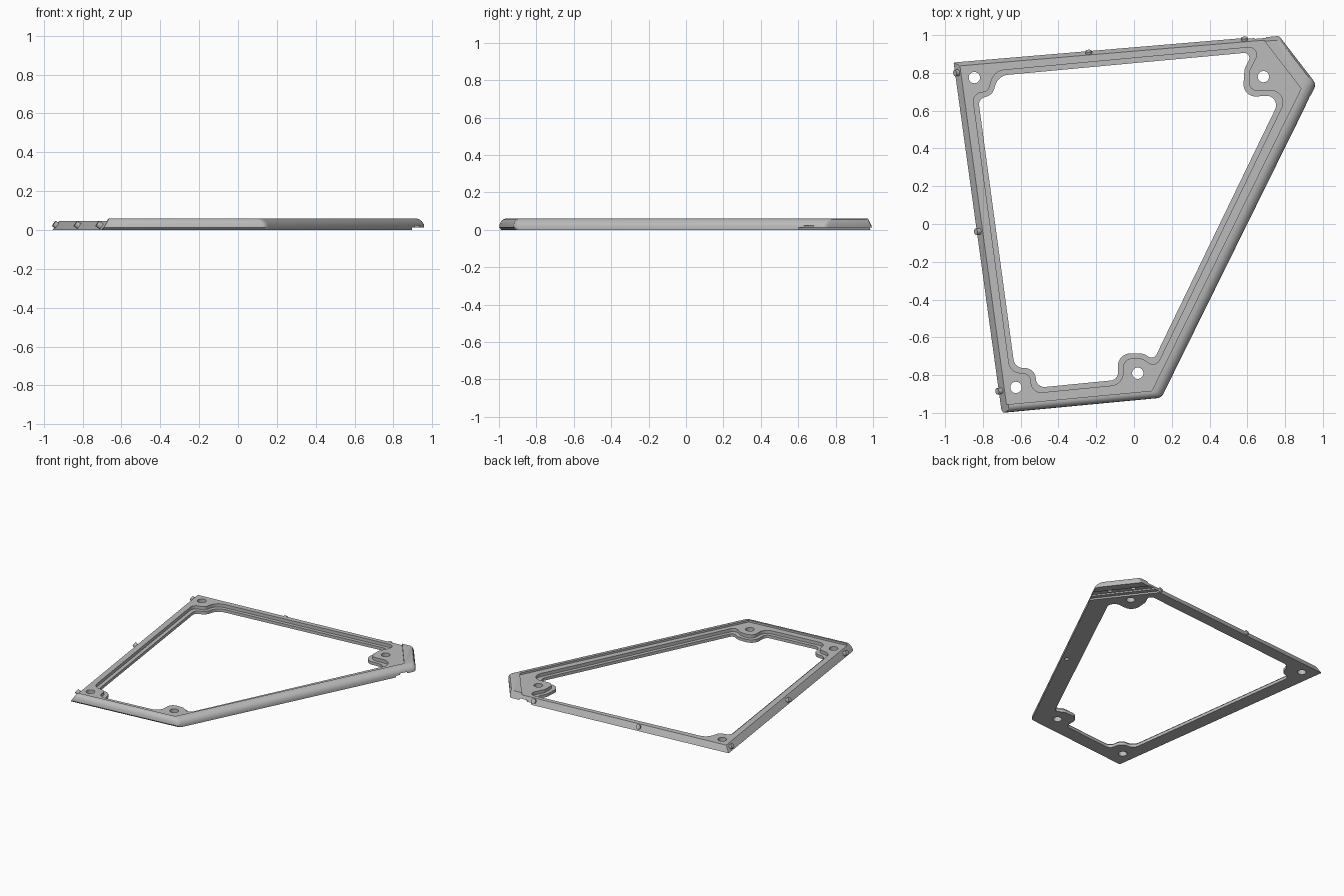
import bpy, bmesh, math
from mathutils import Vector

cube = bpy.data.objects.get("Cube")
if cube:
    bpy.data.objects.remove(cube, do_unlink=True)

grey = bpy.data.materials.new("plain grey")
grey.use_nodes = True
grey.diffuse_color = (0.5, 0.5, 0.5, 1)
grey.node_tree.nodes["Principled BSDF"].inputs["Base Color"].default_value = (0.5, 0.5, 0.5, 1)


def inset(pts, dists):
    """Move every edge of a counter-clockwise outline inward by its own distance."""
    n = len(pts)
    lines = []
    for i in range(n):
        a, b = Vector(pts[i]), Vector(pts[(i + 1) % n])
        d = (b - a).normalized()
        lines.append((a + Vector((-d.y, d.x)) * dists[i], d))
    out = []
    for i in range(n):
        (p, d), (q, e) = lines[i - 1], lines[i]
        out.append(p + d * ((q - p).cross(e) / d.cross(e)))
    return out


def rounded(pts, radii, seg=8):
    """Replace each corner with an arc."""
    out = []
    n = len(pts)
    for i in range(n):
        p = Vector(pts[i])
        a, b = Vector(pts[i - 1]) - p, Vector(pts[(i + 1) % n]) - p
        half = a.angle(b) / 2
        t = min(radii[i] / math.tan(half), a.length * 0.49, b.length * 0.49)
        r = t * math.tan(half)
        a.normalize()
        b.normalize()
        centre = p + (a + b).normalized() * (r / math.sin(half))
        u, v = p + a * t - centre, p + b * t - centre
        sweep = u.angle(v)
        for k in range(seg + 1):
            f = k / seg
            w = (u * math.sin((1 - f) * sweep) + v * math.sin(f * sweep)) / math.sin(sweep)
            out.append(centre + w)
    return out


def loft(name, layers):
    """Closed solid through stacked outlines given as (z, points)."""
    bm = bmesh.new()
    rings = [[bm.verts.new((p[0], p[1], z)) for p in pts] for z, pts in layers]
    n = len(rings[0])
    for lo, hi in zip(rings, rings[1:]):
        for i in range(n):
            j = (i + 1) % n
            bm.faces.new((lo[i], lo[j], hi[j], hi[i]))
    bm.faces.new(rings[0][::-1])
    bm.faces.new(rings[-1])
    bmesh.ops.recalc_face_normals(bm, faces=bm.faces)
    me = bpy.data.meshes.new(name)
    bm.to_mesh(me)
    bm.free()
    me.materials.append(grey)
    ob = bpy.data.objects.new(name, me)
    bpy.context.collection.objects.link(ob)
    return ob


def prism(name, pts, z0, z1):
    return loft(name, [(z0, pts), (z1, pts)])


def circle(x, y, r, n=28):
    return [(x + r * math.cos(i * math.tau / n), y + r * math.sin(i * math.tau / n)) for i in range(n)]


def cut(ob, cutter):
    cutter.hide_render = True
    mod = ob.modifiers.new("cut", "BOOLEAN")
    mod.operation, mod.solver, mod.object = "DIFFERENCE", "EXACT", cutter
    bpy.context.view_layer.objects.active = ob
    bpy.ops.object.modifier_apply(modifier=mod.name)
    bpy.data.objects.remove(cutter, do_unlink=True)


def smooth(ob):
    bpy.ops.object.select_all(action="DESELECT")
    ob.select_set(True)
    bpy.context.view_layer.objects.active = ob
    bpy.ops.object.shade_smooth_by_angle(angle=math.radians(30))


# Frame body: edges run front, right, back corner, back, left
OUTLINE = [(-0.70, -1.0), (0.145, -0.92), (0.965, 0.74), (0.765, 1.0), (-0.955, 0.855)]
CORNERS = [0.003, 0.04, 0.04, 0.02, 0.003]
PROFILE = [
    (0.0, (0.012, 0, 0.008, 0, 0)),
    (0.012, (0, 0, 0, 0.005, 0.008)),
    (0.03, (0.002, 0.003, 0, 0.013, 0.02)),
    (0.045, (0.008, 0.014, 0.004, 0.02, 0.03)),
    (0.055, (0.018, 0.029, 0.01, 0.024, 0.037)),
    (0.06, (0.03, 0.046, 0.02, 0.026, 0.04)),
]
frame = loft("frame", [(z, rounded(inset(OUTLINE, d), CORNERS, 6)) for z, d in PROFILE])

# Lower top face inside the raised rim
cut(frame, prism("recess_cutter", inset(OUTLINE, (0.042, 0.062, 0.078, -0.2, -0.2)), 0.046, 0.2))

# Central opening that bends round the four screw bosses, with a lower inner lip
OPENING = [
    (-0.632, -0.76, 0.05), (-0.525, -0.765, 0.07), (-0.515, -0.867, 0.045),
    (-0.085, -0.825, 0.04), (-0.085, -0.685, 0.09), (0.05, -0.685, 0.07), (0.105, -0.72, 0.05),
    (0.785, 0.685, 0.05), (0.575, 0.67, 0.1), (0.585, 0.82, 0.05), (0.63, 0.91, 0.035),
    (-0.72, 0.785, 0.08), (-0.75, 0.68, 0.06), (-0.825, 0.665, 0.05),
]
LIP = 0.027
path = [Vector(p[:2]) for p in OPENING]
wide_radii = []
for i, p in enumerate(path):
    turn = (p - path[i - 1]).cross(path[(i + 1) % len(path)] - p)
    wide_radii.append(max(OPENING[i][2] + math.copysign(LIP, turn), 0.015))
wide = inset(path, [-LIP] * len(path))
cut(frame, prism("opening_cutter", rounded(path, [p[2] for p in OPENING]), -0.1, 0.2))
cut(frame, prism("lip_cutter", rounded(wide, wide_radii), 0.022, 0.2))

# Screw holes
for x, y in [(-0.845, 0.775), (0.685, 0.78), (0.02, -0.79), (-0.625, -0.865)]:
    cut(frame, prism("hole_cutter", circle(x, y, 0.03), -0.1, 0.2))

# Undercut ledge, groove and blind holes below the back corner
start, end = Vector(OUTLINE[2]), Vector(OUTLINE[3])
along = (end - start).normalized()
inward = Vector((-along.y, along.x))


def strip(near, far):
    a, b = start - along * 0.3, end + along * 0.3
    return [a + inward * near, b + inward * near, b + inward * far, a + inward * far]


cut(frame, prism("ledge_cutter", strip(-0.2, 0.14), -0.1, 0.012))
cut(frame, prism("groove_cutter", strip(0.06, 0.11), -0.1, 0.022))
for f in (0.25, 0.75):
    p = start.lerp(end, f) + inward * 0.085
    cut(frame, prism("blind_hole_cutter", circle(p.x, p.y, 0.015, 16), -0.1, 0.036))
cut(frame, prism("right_hole_cutter", circle(0.5, -0.12, 0.015, 16), -0.1, 0.02))
smooth(frame)


# Locating pegs standing out of the sloped left and back walls
def peg(name, x, y, tilt):
    axis = Vector(tilt).normalized()
    ob = prism(name, circle(0, 0, 0.017, 20), -0.018, 0.012)
    ob.rotation_mode = "QUATERNION"
    ob.rotation_quaternion = axis.to_track_quat("Z", "Y")
    ob.location = (x, y, 0.027)
    smooth(ob)


for i, (x, y) in enumerate([(-0.938, 0.80), (-0.827, -0.04), (-0.715, -0.885)]):
    peg(f"left_peg_{i + 1}", x, y, (-0.82, -0.11, 0.55))
for i, (x, y) in enumerate([(-0.24, 0.905), (0.585, 0.975)]):
    peg(f"back_peg_{i + 1}", x, y, (-0.08, 0.9, 0.4))
